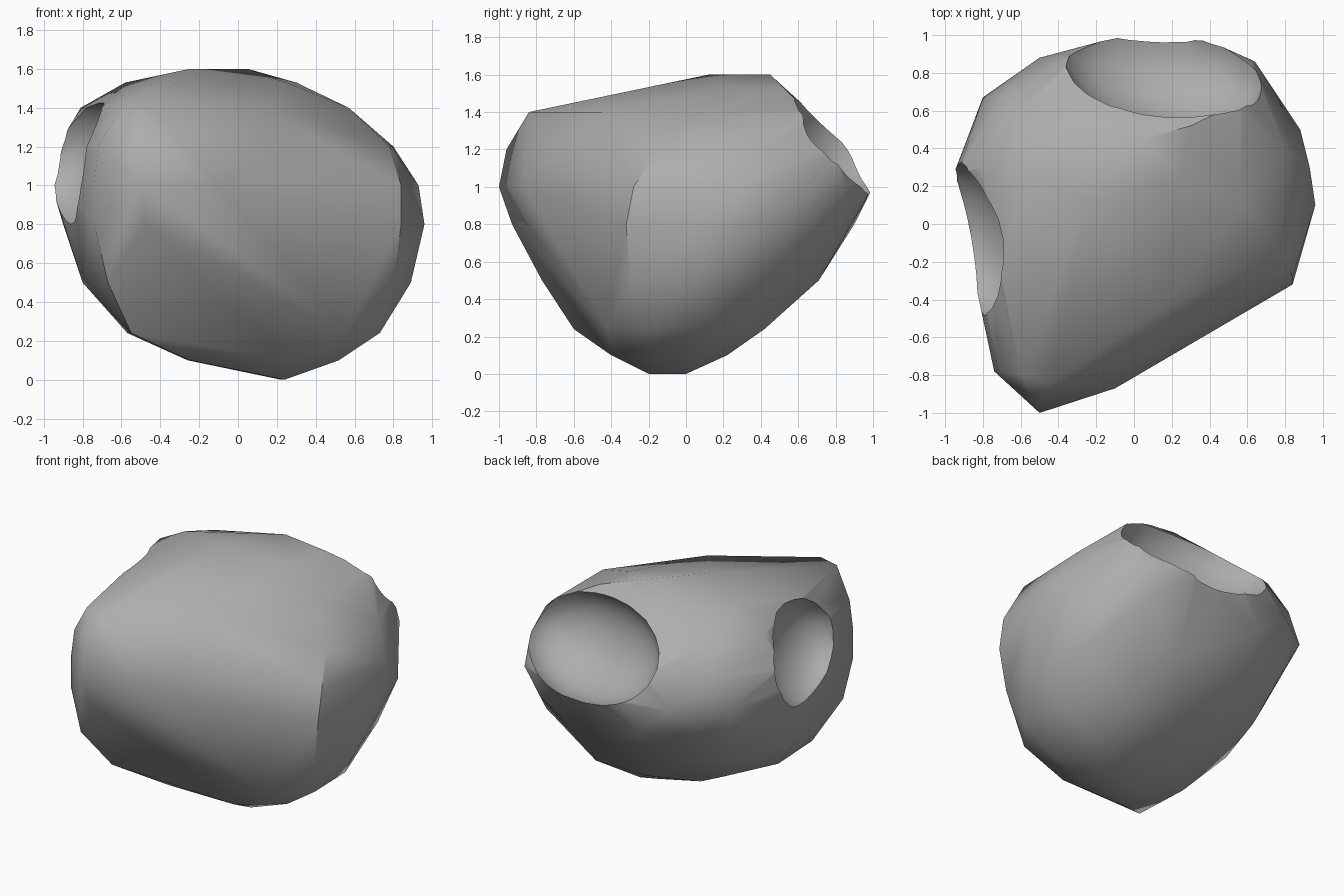
import bpy, bmesh
from mathutils import Vector

cube = bpy.data.objects.get("Cube")
if cube:
    bpy.data.objects.remove(cube, do_unlink=True)

# Stone colour
stone = bpy.data.materials.new("stone_grey")
stone.use_nodes = True
grey = (0.42, 0.42, 0.42, 1)
stone.diffuse_color = grey
stone.node_tree.nodes["Principled BSDF"].inputs["Base Color"].default_value = grey

# Corners of the boulder's cross-section at each height
sections = {
    0: [(.24, -.2), (.22, 0)],
    .1: [(.52, -.2), (.45, .12), (.2, .22), (-.15, .05), (-.26, -.2),
         (-.25, -.4), (.25, -.4)],
    .24: [(.55, -.42), (.73, -.2), (.72, .15), (.4, .42), (0, .42),
          (-.4, .15), (-.57, -.2), (-.55, -.6)],
    .5: [(.8, -.3), (.89, .05), (.78, .42), (.25, .71), (-.3, .69),
         (-.66, .38), (-.8, -.05), (-.67, -.77)],
    .8: [(.84, -.32), (.96, .1), (.88, .5), (.55, .82), (-.28, .9),
         (-.68, .68), (-.9, .2), (-.74, -.78), (-.48, -.93)],
    1: [(.84, -.28), (.93, .3), (.64, .86), (.33, 1), (-.05, 1), (-.5, .88),
        (-.8, .67), (-.96, .25), (-.74, -.78), (-.5, -1), (-.1, -.87)],
    1.2: [(.78, -.15), (.8, .4), (.65, .78), (-.3, .89), (-.7, .68),
          (-.93, .27), (-.72, -.77), (-.5, -.96), (.1, -.66)],
    1.4: [(.57, .1), (.57, .65), (-.6, .6), (-.81, .3), (-.6, -.8),
          (-.45, -.84), (.15, -.45)],
    1.53: [(-.58, .25), (-.35, -.2), (.25, .25), (.3, .52)],
    1.6: [(-.25, .12), (.05, .45)],
}

# Boulder body: one skin wrapped tightly around all the corners
bm = bmesh.new()
for z, corners in sections.items():
    for x, y in corners:
        bm.verts.new((x, y, z))
bmesh.ops.convex_hull(bm, input=bm.verts[:])
loose = [v for v in bm.verts if not v.link_faces]
bmesh.ops.delete(bm, geom=loose, context="VERTS")
bmesh.ops.recalc_face_normals(bm, faces=bm.faces)
mesh = bpy.data.meshes.new("boulder")
bm.to_mesh(mesh)
bm.free()
mesh.materials.append(stone)
boulder = bpy.data.objects.new("boulder", mesh)
bpy.context.collection.objects.link(boulder)


def carve(name, centre, outward, size):
    """Scoop a hollow whose local z axis points out of the stone."""
    bpy.ops.mesh.primitive_ico_sphere_add(subdivisions=3, radius=1, location=centre)
    cutter = bpy.context.object
    cutter.name = name
    cutter.rotation_euler = Vector(outward).to_track_quat("Z", "Y").to_euler()
    cutter.scale = size
    cutter.hide_render = True
    cutter.data.materials.append(stone)
    bpy.context.view_layer.update()
    cut = boulder.modifiers.new(name, "BOOLEAN")
    cut.operation = "DIFFERENCE"
    cut.solver = "EXACT"
    cut.object = cutter
    bpy.ops.object.select_all(action="DESELECT")
    boulder.select_set(True)
    bpy.context.view_layer.objects.active = boulder
    bpy.ops.object.modifier_apply(modifier=name)
    bpy.data.objects.remove(cutter, do_unlink=True)


# Hollows in the back and the right flank
carve("back_hollow", (.16, .83, 1.25), (.15, .75, .63), (.54, .36, .3))
carve("side_hollow", (-.87, -.08, 1.13), (-.9, -.25, .35), (.42, .35, .26))

bpy.ops.object.shade_smooth_by_angle(angle=.7)
